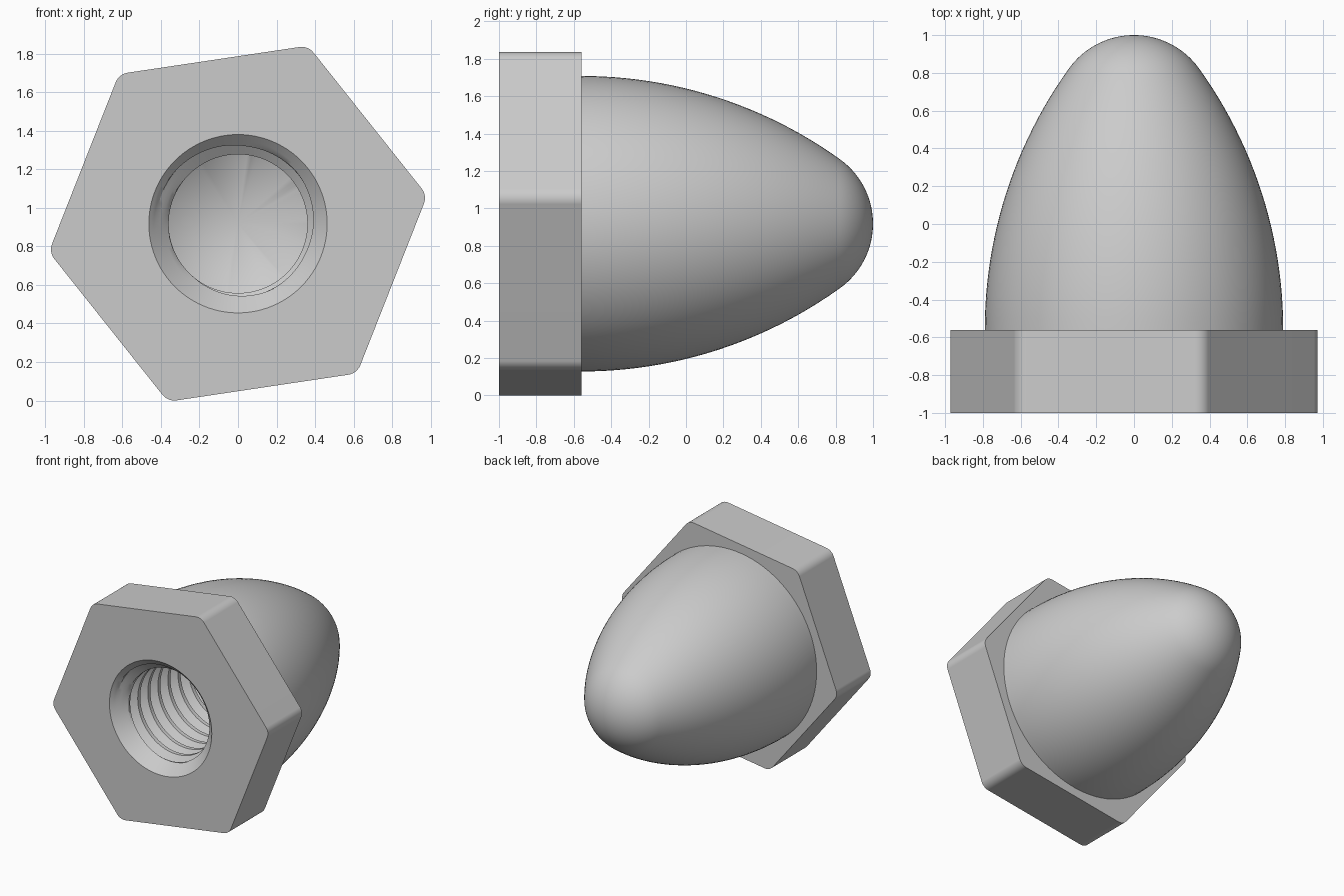
import bpy, bmesh
from math import sin, cos, pi, radians, sqrt, atan2
from mathutils import Vector

cube = bpy.data.objects.get("Cube")
if cube:
    bpy.data.objects.remove(cube)

AXIS_Z = 0.918             # height of the turning axis, which runs along y
SEGS = 96
FRONT, SHOULDER, TIP = -1.0, -0.56, 1.0
DOME_R, MOUTH_R = 0.79, 0.463

metal = bpy.data.materials.new("grey metal")
metal.use_nodes = True
GREY = (0.6, 0.6, 0.6, 1)
metal.diffuse_color = GREY
metal.node_tree.nodes["Principled BSDF"].inputs["Base Color"].default_value = GREY


def polar(r, a, y):
    """Point around the axis; the angle runs clockwise from the top, seen from the front."""
    return Vector((r * sin(a), y, AXIS_Z + r * cos(a)))


def skin(bm, rows, inward=False):
    """Quads between successive rows of points, merged where they meet."""
    grid = [[bm.verts.new(p) for p in row] for row in rows]
    for low, high in zip(grid, grid[1:]):
        for j in range(len(low) - 1):
            quad = [low[j], low[j + 1], high[j + 1], high[j]]
            bm.faces.new(quad[::-1] if inward else quad)
    bmesh.ops.remove_doubles(bm, verts=bm.verts[:], dist=0.0002)


def ring(r, y):
    return [polar(r, 2 * pi * j / SEGS, y) for j in range(SEGS + 1)]


def finish(bm, name):
    mesh = bpy.data.meshes.new(name)
    bm.to_mesh(mesh)
    bm.free()
    mesh.materials.append(metal)
    obj = bpy.data.objects.new(name, mesh)
    bpy.context.collection.objects.link(obj)
    bpy.ops.object.select_all(action='DESELECT')
    obj.select_set(True)
    bpy.context.view_layer.objects.active = obj
    bpy.ops.object.shade_smooth_by_angle(angle=radians(25))
    return obj


# Hexagonal flange: rounded outline, with an annular face on each side
APOTHEM, CORNER_R, TURN, STEPS = 0.86, 0.08, radians(21.5), 6
outline = []
for k in range(6):
    corner = TURN + k * pi / 3
    centre = polar((APOTHEM - CORNER_R) / cos(pi / 6), corner, 0)
    for s in range(STEPS + 1):
        a = corner - pi / 6 + s * pi / 3 / STEPS
        outline.append(centre + Vector((sin(a), 0, cos(a))) * CORNER_R)
outline.append(outline[0])

bm = bmesh.new()
skin(bm, [[p + Vector((0, y, 0)) for p in outline] for y in (FRONT, SHOULDER)])
for y, r, side in ((FRONT, MOUTH_R, -1), (SHOULDER, DOME_R, 1)):
    rim = [e for e in bm.edges if e.is_boundary and all(abs(v.co.y - y) < 0.001 for v in e.verts)]
    hole = [bm.verts.new(p) for p in ring(r, y)[:-1]]
    rim += [bm.edges.new((hole[i - 1], hole[i])) for i in range(SEGS)]
    bmesh.ops.triangle_fill(bm, edges=rim, use_beauty=True, normal=(0, side, 0))
bmesh.ops.recalc_face_normals(bm, faces=bm.faces[:])
flange = finish(bm, "hex_flange")
flange.modifiers.new("even shading", 'WEIGHTED_NORMAL').keep_sharp = True

# Dome: a long ogive arc running tangent into a spherical nose
OGIVE_R = 2.37
offset = OGIVE_R - DOME_R
length = TIP - SHOULDER
gap = OGIVE_R - length
reach = (offset ** 2 - gap ** 2) / (2 * gap)
nose_r = OGIVE_R - sqrt(offset ** 2 + reach ** 2)
join = atan2(reach, offset)
profile = []
for i in range(25):
    t = join * i / 24
    profile.append((OGIVE_R * cos(t) - offset, SHOULDER + OGIVE_R * sin(t)))
for i in range(1, 17):
    t = join + (pi / 2 - join) * i / 16
    profile.append((nose_r * cos(t), SHOULDER + reach + nose_r * sin(t)))
bm = bmesh.new()
skin(bm, [ring(r, y) for r, y in profile])
finish(bm, "dome")

# Threaded bore: countersunk mouth, helical thread and conical drill point
MINOR, MAJOR, PITCH, ROWS = 0.36, 0.425, 0.13, 8
BORE_END, POINT = 0.15, 0.36
start = FRONT + 0.04 - 2.25 * PITCH


def thread_point(k, j):
    turn = j / SEGS
    y = start + PITCH * (k / ROWS + turn)
    if y >= BORE_END:
        return polar(MINOR, 2 * pi * turn, BORE_END)
    y = max(y, FRONT)
    from_root = abs((k % ROWS) / ROWS - 0.5)
    r = MAJOR - (MAJOR - MINOR) * min(from_root / 0.375, 1)
    return polar(max(r, MOUTH_R - (y - FRONT)), 2 * pi * turn, y)


count = int((BORE_END - start) / PITCH * ROWS) + 2
rows = [[thread_point(k, j) for j in range(SEGS + 1)] for k in range(count)]
rows.append(ring(0, POINT))
bm = bmesh.new()
skin(bm, rows, inward=True)
finish(bm, "threaded_bore")
